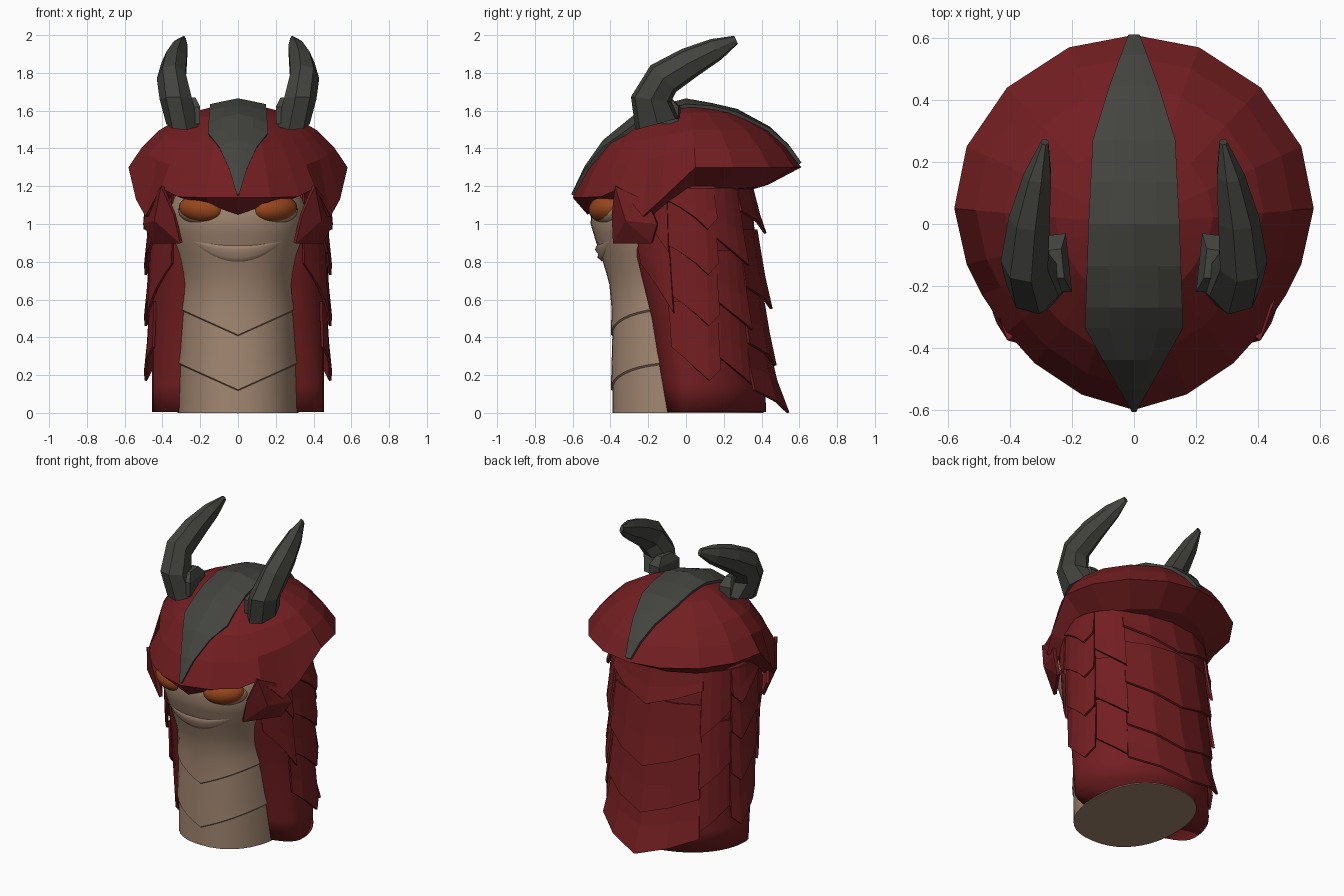
import bpy, bmesh, math
from mathutils import Vector

cube = bpy.data.objects.get("Cube")
if cube:
    bpy.data.objects.remove(cube)


def material(name, rgb):
    m = bpy.data.materials.new(name)
    m.use_nodes = True
    m.diffuse_color = (*rgb, 1)
    m.node_tree.nodes["Principled BSDF"].inputs["Base Color"].default_value = (*rgb, 1)
    return m


TAN = material("tan skin", (0.36, 0.24, 0.165))
RED = material("dark red", (0.17, 0.013, 0.015))
GREY = material("horn grey", (0.056, 0.058, 0.049))
ORANGE = material("orange eye", (0.31, 0.06, 0.012))


def add(name, verts, faces, mat, smooth=False, thick=0):
    bm = bmesh.new()
    vs = [bm.verts.new(v) for v in verts]
    for f in faces:
        bm.faces.new([vs[i] for i in f])
    bmesh.ops.recalc_face_normals(bm, faces=bm.faces)
    me = bpy.data.meshes.new(name)
    bm.to_mesh(me)
    bm.free()
    ob = bpy.data.objects.new(name, me)
    bpy.context.collection.objects.link(ob)
    me.materials.append(mat)
    if smooth:
        me.shade_smooth()
    if thick:
        mod = ob.modifiers.new("thickness", "SOLIDIFY")
        mod.thickness, mod.offset = thick, 0
    return ob


def loft(name, rings, mat, smooth=False):
    """Closed rings of equal length, capped at both ends."""
    n = len(rings[0])
    verts = [p for r in rings for p in r]
    faces = [(k * n + i, k * n + (i + 1) % n, (k + 1) * n + (i + 1) % n, (k + 1) * n + i)
             for k in range(len(rings) - 1) for i in range(n)]
    faces += [tuple(range(n)), tuple(range(len(verts) - n, len(verts)))]
    return add(name, verts, faces, mat, smooth)


def grid_faces(rows, n, start=0):
    return [tuple(start + i for i in (k * n + j, k * n + j + 1, (k + 1) * n + j + 1, (k + 1) * n + j))
            for k in range(rows - 1) for j in range(n - 1)]


def grid(name, rows, mat, smooth=False, thick=0):
    return add(name, [p for r in rows for p in r], grid_faces(len(rows), len(rows[0])), mat, smooth, thick)


def lerp(table, t):
    """Piecewise linear lookup in sorted (key, value) pairs."""
    for (a, p), (b, q) in zip(table, table[1:]):
        if t <= b:
            k = max(0, (t - a) / (b - a))
            return p + (q - p) * k
    return table[-1][1]


# Body: rounded column bulging into the face, with two V shaped belly folds
BACK = [(0, .41), (.8, .3), (1.25, .29)]
FRONT = [(0, -.39), (.6, -.39), (.7, -.41), (.8, -.44), (.9, -.475), (1, -.505), (1.1, -.5), (1.25, -.42)]
WIDTH = [(0, .32), (.6, .31), (.7, .31), (.8, .33), (.9, .355), (1, .375), (1.1, .375), (1.25, .33)]
POWER = 0.88


def bulge(v):
    return math.copysign(abs(v) ** POWER, v)


def face_y(x, z):
    f, w, b = lerp(FRONT, z), lerp(WIDTH, z), lerp(BACK, z)
    rest = 1 - min(1, abs(x / w)) ** (2 / POWER)
    return (f + b) / 2 - (b - f) / 2 * rest ** (POWER / 2)


def body_ring(z, grow=0, fold=0):
    f, w, b = lerp(FRONT, z), lerp(WIDTH, z) + grow, lerp(BACK, z)
    ring = []
    for i in range(40):
        a = math.tau * i / 40
        x = w * bulge(math.sin(a))
        y = (f + b) / 2 - ((b - f) / 2 + grow) * bulge(math.cos(a))
        ring.append((x, y, z + fold * 0.45 * abs(x)))
    return ring


rings = [body_ring(0)]
for z in (0.12, 0.41):
    rings += [body_ring(z - 0.003, 0, 1), body_ring(z + 0.003, 0.008, 1)]
    rings.append(body_ring(z + 0.14, 0.004, 0.5))
rings += [body_ring(z) for z in (.68, .74, .8, .85, .9, .95, 1, 1.05, 1.1, 1.25)]
body = loft("body", rings, TAN, True)
bpy.context.view_layer.objects.active = body
body.select_set(True)
bpy.ops.object.shade_smooth_by_angle(angle=math.radians(35))
body.select_set(False)

# Mouth: a slightly raised smiling crescent
rows = []
for k in range(5):
    row = []
    for i in range(17):
        x = -0.23 + 0.46 * i / 16
        q = (x / 0.23) ** 2
        top, low = 0.885 + 0.022 * q, 0.8 + 0.1 * q
        z = top + (low - top) * k / 4
        out = 0.004 + 0.016 * (1 - q) * (0, 1, 0.5, 1, 0)[k]
        row.append((x, face_y(x, z) - out, z))
    rows.append(row)
grid("mouth", rows, TAN, True)


def ball(name, loc, size, rot, mat):
    bpy.ops.mesh.primitive_uv_sphere_add(segments=24, ring_count=14, location=loc, rotation=rot)
    ob = bpy.context.object
    ob.name, ob.scale = name, size
    ob.data.materials.append(mat)
    ob.data.shade_smooth()


# Shell: red back wrapped around the body
EDGE = [(0, -.1), (.5, -.18), (.87, -.27), (1.2, -.3)]
REAR = [(0, .425), (.5, .4), (1, .36), (1.2, .34)]
SPLIT, MID = 0.77, 0.03


def shell(u, z):
    """Shell outline point: u = 0 at the spine, u = +-1 at the front edges."""
    s, a = (1 if u >= 0 else -1), abs(u)
    if a <= SPLIT:
        t = a / SPLIT * math.pi / 2
        return Vector((s * 0.455 * math.sin(t), MID + (lerp(REAR, z) - MID) * math.cos(t), z))
    t = (a - SPLIT) / (1 - SPLIT)
    return Vector((s * (0.455 - 0.15 * t ** 3), MID + (lerp(EDGE, z) - MID) * t, z))


def off_shell(u, z, out):
    d = shell(u + 0.01, z) - shell(u - 0.01, z)
    return shell(u, z) + Vector((-d.y, d.x, 0)).normalized() * out


steps = [i / 20 for i in range(-20, 21)]
loft("shell", [[shell(u, z) for u in steps] for z in (.006, .15, .3, .5, .7, .87, 1, 1.2)], RED, True)


# Scales: overlapping plates with slanted lower edges, flaring out towards the tip
def scale_points(u, du, top, tip, flare, lean, drop):
    pts = []
    for k, reach in ((0, 0.05), (0.6, 0.5), (1, 1)):
        for f in (-1, -0.5, 0, 0.5, 1):
            away = abs(f - lean)
            low = tip + drop * away
            z = top + (low - top) * k
            pts.append(off_shell(u + f * du, z, 0.006 + flare * reach * max(0.2, 1 - 0.5 * away)))
    return pts


# Each column: position, half width, lean of the tip, slant, and (tip height, flare) pairs
COLUMNS = [(0, .37, 0, .12, ((0, .11), (.25, .055), (.55, .05), (.95, .05))),
           (.5, .14, -1, .09, ((.15, .03), (.44, .045), (.78, .045))),
           (.74, .15, -.5, .12, ((.17, .04), (.46, .04), (.73, .04), (.97, .045))),
           (.92, .06, -1, .13, ((.53, .025), (.85, .02)))]
verts, faces = [], []
for u, du, lean, drop, tips in COLUMNS:
    for s in ((1, -1) if u else (1,)):
        for tip, flare in tips:
            faces += grid_faces(3, 5, len(verts))
            verts += scale_points(s * u, du, min(tip + 0.42, 1.19), tip, flare, s * lean, drop)
add("back_scales", verts, faces, RED, thick=0.014)

# Helmet: faceted dome; each rim point has x, y, rim height, underside height
RIM = [(0, .61, 1.3, 1.21), (.21, .57, 1.3, 1.2), (.41, .44, 1.3, 1.19), (.54, .25, 1.3, 1.18),
       (.58, .05, 1.3, 1.18), (.54, -.13, 1.13, 1.08), (.49, -.23, 1.04, 1.03), (.41, -.35, 1.19, 1.18),
       (.32, -.45, 1.145, 1.13), (.17, -.55, 1.14, 1.1), (0, -.6, 1.14, 1.05)]
DOME = [(0, 1), (.22, .93), (.44, .84), (.72, .57), (.88, .3), (1, 0)]
RADIUS = [(math.atan2(x, y), math.hypot(x, y)) for x, y, _, _ in RIM]
full = RIM + [(-x, y, z, w) for x, y, z, w in RIM[-2:0:-1]]


def dome_z(x, y):
    r = lerp(RADIUS, math.atan2(abs(x), y))
    s = math.hypot(x, y) / r
    base = lerp([(-.45, 1.14), (.05, 1.3)], y / s if s else 0)
    return base + (1.645 - base) * lerp(DOME, s)


def under(x, y, w):
    k = 0.72 if y > -0.3 else 0.87
    return (x * k, y * k, w)


rings = [[(x * .5, y * .5, 1.17) for x, y, _, _ in full],
         [under(x, y, w) for x, y, _, w in full],
         [(x, y, z) for x, y, z, _ in full]]
for s in (.88, .72, .44, .22, .02):
    rings.append([(x * s, y * s, dome_z(x * s, y * s)) for x, y, _, _ in full])
loft("helmet", rings, RED)

# Crest: raised grey stripe over the helmet
HALF = [(-.6, .004), (-.33, .155), (0, .145), (.3, .13), (.57, .03), (.61, .015)]
rows = []
for y in (-.598, -.528, -.432, -.33, -.264, -.132, 0, .134, .268, .439, .537, .603):
    w = lerp(HALF, y)
    rows.append([(x, y, dome_z(x, y) + 0.01) for x in (-w, -w / 2, 0, w / 2, w)])
grid("crest_stripe", rows, GREY, thick=0.02)

# Paired parts: eyes, lids, cheek guards and horns
HORN = [(.29, -.15, 1.53, .09, .125), (.325, -.185, 1.66, .09, .11), (.35, -.12, 1.77, .08, .1),
        (.335, .02, 1.855, .07, .085), (.31, .16, 1.925, .047, .062), (.288, .265, 1.975, .013, .024)]
CHEEK = [(.435, -.315, 1.02), (.40, -.37, 1.2), (.335, -.385, 1.05), (.30, -.38, .9),
         (.44, -.18, .9), (.495, -.15, 1.0), (.46, -.2, 1.12)]
for side, s in (("left", 1), ("right", -1)):
    ball(side + "_eyelid", (s * .195, -.4, 1.063), (.13, .08, .071), (0, s * -.1, s * .45), TAN)
    ball(side + "_eye", (s * .195, -.425, 1.08), (.126, .08, .072), (0, s * -.1, s * .45), ORANGE)
    add(side + "_cheek_guard", [(s * x, y, z) for x, y, z in CHEEK],
        [(0, i, i % 6 + 1) for i in range(1, 7)], RED, thick=0.02)
    rings = []
    for i, (x, y, z, rx, rn) in enumerate(HORN):
        a, b = HORN[max(i - 1, 0)], HORN[min(i + 1, len(HORN) - 1)]
        n = Vector((0, a[2] - b[2], b[1] - a[1])).normalized()
        ring = []
        for k in range(7):
            t = math.tau * k / 7
            p = Vector((x + rx * math.cos(t), y, z)) + n * rn * math.sin(t)
            ring.append((s * p.x, p.y, p.z))
        rings.append(ring)
    loft(side + "_horn", rings, GREY)
    # Small spur on the inner side of the horn base
    spur = [[(s * (.25 + dx * k), -.13 + dy * k, z) for dx, dy in ((-.05, -.09), (.05, -.09), (.05, .09), (-.03, .1))]
            for k, z in ((1, 1.53), (1, 1.62), (.5, 1.67))]
    loft(side + "_horn_spur", spur, GREY)
